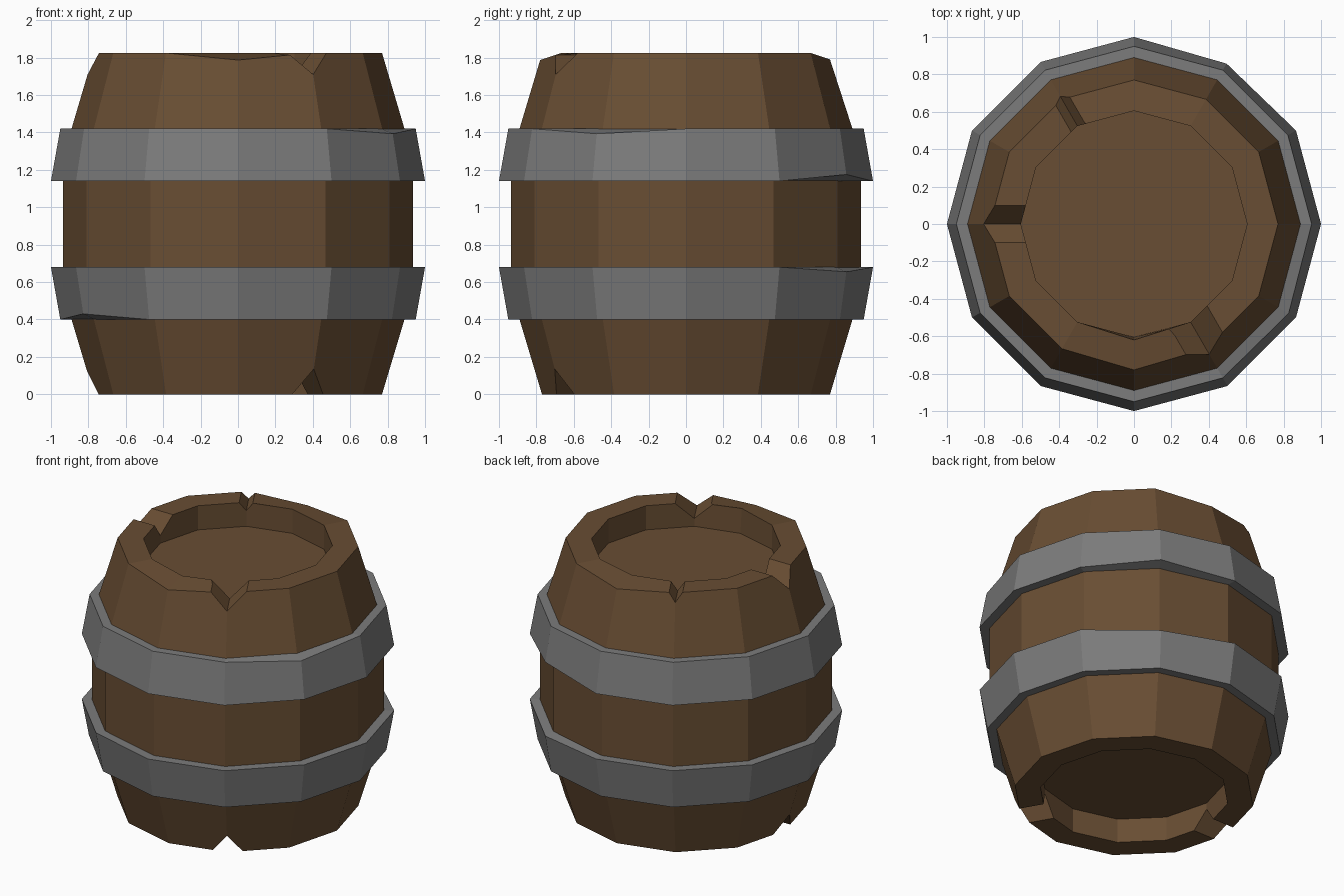
import bpy, bmesh, math
from mathutils import Vector

if "Cube" in bpy.data.objects:
    bpy.data.objects.remove(bpy.data.objects["Cube"])

SIDES = 12


def material(name, color):
    m = bpy.data.materials.new(name)
    m.diffuse_color = (*color, 1)
    m.use_nodes = True
    m.node_tree.nodes["Principled BSDF"].inputs["Base Color"].default_value = m.diffuse_color
    return m


def at(angle, r, z, t=0.0):
    """Point at an angle in degrees, radius r, tangential offset t."""
    a = math.radians(angle)
    return Vector((r * math.cos(a) - t * math.sin(a),
                   r * math.sin(a) + t * math.cos(a), z))


def lathe(name, profile, mat, closed=False, dents=()):
    """Spin (r, z) points round z; dents are (ring, angle, new r, new z)."""
    bm = bmesh.new()
    rings = [[bm.verts.new(at(i * 360 / SIDES, r, z)) for i in range(SIDES)]
             for r, z in profile]
    n = len(rings)
    for k in range(n if closed else n - 1):
        a, b = rings[k], rings[(k + 1) % n]
        for i in range(SIDES):
            j = (i + 1) % SIDES
            bm.faces.new((a[i], a[j], b[j], b[i]))
    if not closed:
        bm.faces.new(rings[0])
        bm.faces.new(rings[-1])
    for k, angle, r, z in dents:
        rings[k][round(angle * SIDES / 360)].co = at(angle, r, z)
    bmesh.ops.recalc_face_normals(bm, faces=bm.faces)
    return finish(name, bm, mat)


def finish(name, bm, mat=None):
    me = bpy.data.meshes.new(name)
    bm.to_mesh(me)
    bm.free()
    if mat:
        me.materials.append(mat)
    ob = bpy.data.objects.new(name, me)
    bpy.context.collection.objects.link(ob)
    return ob


wood = material("wood", (0.14, 0.075, 0.033))
iron = material("iron", (0.2, 0.2, 0.2))

# Wooden body with recessed lids and a slightly worn top rim
H = 1.825
body = lathe("barrel_body", [
    (0.605, 0.17), (0.605, 0), (0.77, 0), (0.89, 0.40), (0.935, 0.68),
    (0.935, 1.14), (0.89, 1.42), (0.77, H), (0.605, H), (0.605, H - 0.17)],
    wood, dents=[(7, 270, 0.78, 1.787), (7, 90, 0.77, 1.79),
                 (8, 270, 0.62, H)])

# V-shaped chips in the rims: angle, half width, tip z, rim z
chips = [(300, 0.12, 1.71, H), (180, 0.10, 1.71, H), (120, 0.045, 1.765, H),
         (300, 0.095, 0.135, 0), (180, 0.095, 0.125, 0)]
bm = bmesh.new()
for angle, w, tip, rim in chips:
    far = tip + 2 * (rim - tip)
    ends = [[bm.verts.new(at(angle, r, z, t))
             for t, z in ((0, tip), (2 * w, far), (-2 * w, far))]
            for r in (0.54, 1.0)]
    a, b = ends
    bm.faces.new(a)
    bm.faces.new(b)
    for i in range(3):
        j = (i + 1) % 3
        bm.faces.new((a[i], a[j], b[j], b[i]))
bmesh.ops.recalc_face_normals(bm, faces=bm.faces)
cutter = finish("chip_cutter", bm)
cutter.hide_render = True

mod = body.modifiers.new("chips", 'BOOLEAN')
mod.operation = 'DIFFERENCE'
mod.solver = 'EXACT'
mod.object = cutter
bpy.context.view_layer.objects.active = body
bpy.ops.object.modifier_apply(modifier=mod.name)
bpy.data.objects.remove(cutter)

# Iron hoops, each with a few dented corners
lathe("lower_hoop", [(0.885, 0.40), (0.95, 0.40), (1.0, 0.68), (0.93, 0.68)],
      iron, closed=True,
      dents=[(1, 210, 0.955, 0.43), (2, 60, 0.99, 0.655)])
lathe("upper_hoop", [(0.93, 1.14), (1.0, 1.14), (0.95, 1.42), (0.885, 1.42)],
      iron, closed=True,
      dents=[(2, 330, 0.955, 1.393), (1, 60, 0.99, 1.175)])
